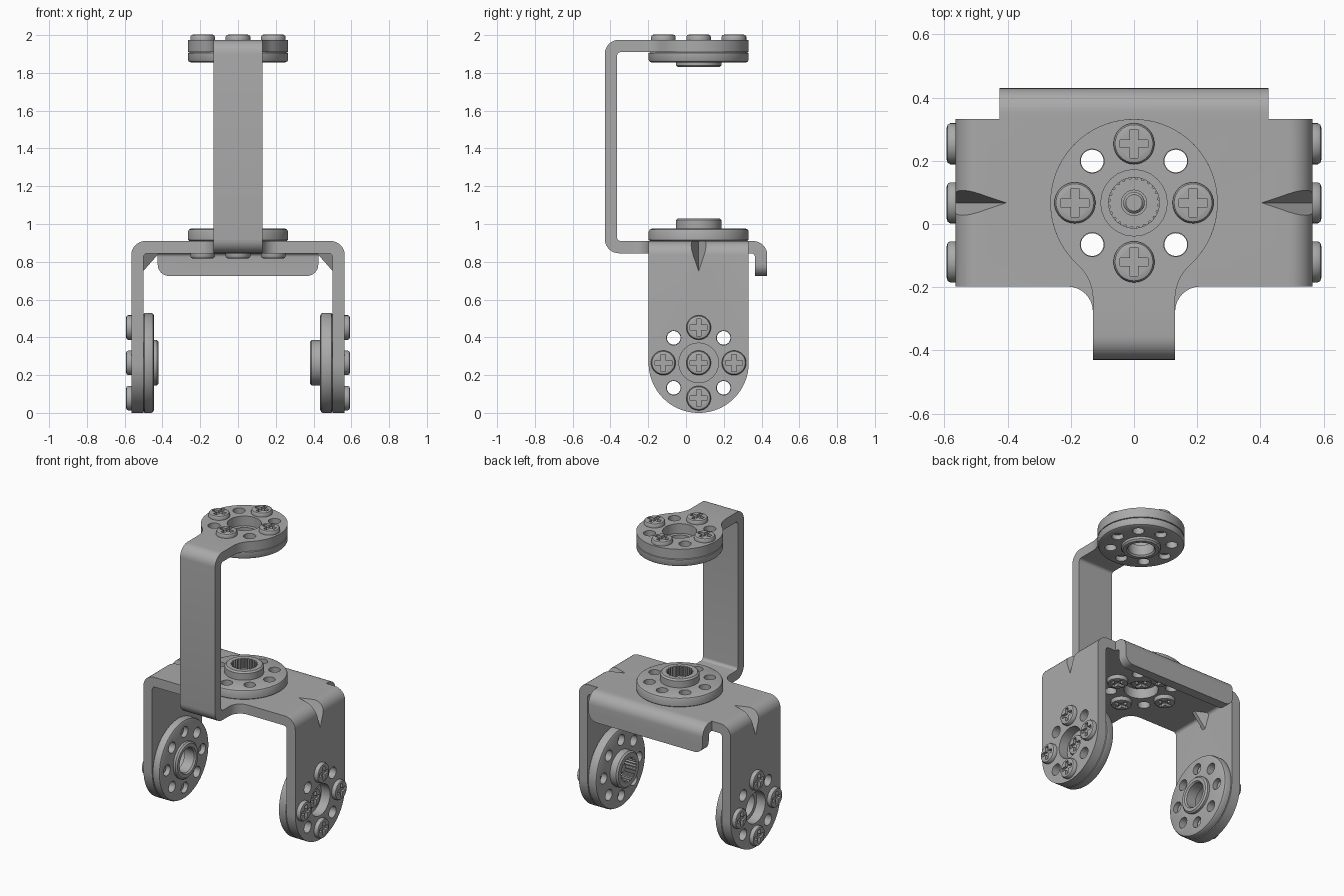
import bpy, bmesh
from math import pi, sin, cos, atan2, tan, radians
from mathutils import Matrix, Vector

cube = bpy.data.objects.get("Cube")
if cube:
    bpy.data.objects.remove(cube)

CY = 0.067          # shared y of all joint axes
R = 0.265           # joint disc radius
PITCH = 0.187       # screw circle radius
T = 0.065           # sheet thickness
BEND, INNER = 0.075, 0.02

metal = bpy.data.materials.new("grey metal")
metal.use_nodes = True
metal.diffuse_color = (0.4, 0.4, 0.4, 1)
metal.node_tree.nodes["Principled BSDF"].inputs["Base Color"].default_value = (0.4, 0.4, 0.4, 1)


def finish(bm, name):
    bmesh.ops.recalc_face_normals(bm, faces=bm.faces)
    me = bpy.data.meshes.new(name)
    bm.to_mesh(me)
    bm.free()
    me.materials.append(metal)
    ob = bpy.data.objects.new(name, me)
    bpy.context.collection.objects.link(ob)
    return ob


def arc(cx, cy, r, a0, a1, n=8):
    return [(cx + r * cos(a0 + (a1 - a0) * i / n), cy + r * sin(a0 + (a1 - a0) * i / n))
            for i in range(n + 1)]


def rounded(points, n=8):
    """Polygon from (x, y) or (x, y, radius) corners."""
    out = []
    for i, p in enumerate(points):
        c = Vector(p[:2])
        if len(p) < 3:
            out.append(tuple(c))
            continue
        u = (Vector(points[i - 1][:2]) - c).normalized()
        v = (Vector(points[(i + 1) % len(points)][:2]) - c).normalized()
        half = u.angle(v) / 2
        o = c + (u + v).normalized() * p[2] / sin(half)
        s, e = c + u * p[2] / tan(half) - o, c + v * p[2] / tan(half) - o
        a0, a1 = atan2(s.y, s.x), atan2(e.y, e.x)
        a1 = a0 + (a1 - a0 + pi) % (2 * pi) - pi
        out += arc(o.x, o.y, p[2], a0, a1, n)
    return out


def prism(name, pts, axis, lo, hi):
    """Extrude a 2D outline along the given axis."""
    place = {"X": lambda a, b, d: (d, a, b), "Y": lambda a, b, d: (a, d, b),
             "Z": lambda a, b, d: (a, b, d)}[axis]
    bm = bmesh.new()
    ends = [[bm.verts.new(place(a, b, d)) for a, b in pts] for d in (lo, hi)]
    for ring in ends:
        bm.faces.new(ring)
    for i in range(len(pts)):
        j = (i + 1) % len(pts)
        bm.faces.new((ends[0][i], ends[0][j], ends[1][j], ends[1][i]))
    return finish(bm, name)


def hull(name, pts):
    bm = bmesh.new()
    bmesh.ops.convex_hull(bm, input=[bm.verts.new(p) for p in pts])
    return finish(bm, name)


def lathe(name, profile, n, closed=False):
    """Spin (radius, z) points; a radius may be a function of the segment."""
    bm = bmesh.new()
    rings = []
    for r, z in profile:
        rings.append([bm.verts.new(((r(i) if callable(r) else r) * cos(2 * pi * i / n),
                                    (r(i) if callable(r) else r) * sin(2 * pi * i / n), z))
                      for i in range(n)])
    pairs = list(zip(rings, rings[1:])) + ([(rings[-1], rings[0])] if closed else [])
    for a, b in pairs:
        for i in range(n):
            j = (i + 1) % n
            bm.faces.new((a[i], a[j], b[j], b[i]))
    if not closed:
        bm.faces.new(rings[0])
        bm.faces.new(rings[-1])
    return finish(bm, name)


def pins(holes, lo, hi, matrix=Matrix()):
    """Drill bits at (x, y, radius) in the plane of a joint."""
    bm = bmesh.new()
    for x, y, r in holes:
        bmesh.ops.create_cone(bm, cap_ends=True, segments=24, radius1=r, radius2=r, depth=hi - lo,
                              matrix=matrix @ Matrix.Translation((x, y, (lo + hi) / 2)))
    return finish(bm, "drill")


def combine(ob, tool, op="DIFFERENCE"):
    mod = ob.modifiers.new("bool", "BOOLEAN")
    mod.operation, mod.solver, mod.object = op, "EXACT", tool
    bpy.context.view_layer.update()
    dg = bpy.context.evaluated_depsgraph_get()
    me = bpy.data.meshes.new_from_object(ob.evaluated_get(dg))
    ob.modifiers.clear()
    ob.data = me
    bpy.data.objects.remove(tool)


def ring_of(count, start, r):
    return [(PITCH * cos(start + 2 * pi * i / count), PITCH * sin(start + 2 * pi * i / count), r)
            for i in range(count)]


# Joint frames: z = 0 is the sheet face, the horn grows along +z
def frame(x, z, turn):
    return Matrix.Translation((x, CY, z)) @ Matrix.Rotation(radians(turn), 4, "Y")


joints = {"middle": (frame(0, 0.91, 0), True), "top": (frame(0, 1.91, 180), False),
          "left": (frame(0.5, R, -90), True), "right": (frame(-0.5, R, 90), False)}
sheet_holes = [(0, 0, 0.105)] + ring_of(4, pi / 4, 0.038)

# Lower bracket: bent U with rounded leg ends
lower = prism("lower_bracket", rounded([
    (-0.565, -0.1), (-0.565, 0.91, BEND), (0.565, 0.91, BEND), (0.565, -0.1),
    (0.5, -0.1), (0.5, 0.845, INNER), (-0.5, 0.845, INNER), (-0.5, -0.1)]), "Y", -0.3, 0.45)
combine(lower, prism("trim", rounded([
    (CY - R, 1), (CY - R, 0, R - 0.001), (CY + R, 0, R - 0.001), (CY + R, 1)], 24),
    "X", -0.7, 0.7), "INTERSECT")

# Pressed corner ribs: bulge inside, groove outside
for s in (1, -1):
    combine(lower, hull("bulge", [(s * 0.405, CY + w, 0.86) for w in (-0.012, 0.012)]
                        + [(s * 0.515, CY + w, 0.735) for w in (-0.012, 0.012)]
                        + [(s * 0.525, CY + w, 0.87) for w in (-0.075, 0.075)]), "UNION")
    combine(lower, hull("groove", [(s * 0.4, CY, 0.915), (s * 0.57, CY, 0.745)]
                        + [(s * 0.585, CY + w, 0.93) for w in (-0.068, 0.068)]))
for key in ("middle", "left", "right"):
    combine(lower, pins(sheet_holes, -0.1, 0.03, joints[key][0]))

# Folded lip along the back
lip = prism("rear_lip", rounded([
    (CY + R, 0.91), (0.43, 0.91, BEND), (0.43, 0.725), (0.365, 0.725),
    (0.365, 0.845, INNER), (CY + R, 0.845)]), "X", -0.425, 0.425)
combine(lip, prism("trim", rounded([
    (-0.425, 1), (-0.425, 0.725, 0.06), (0.425, 0.725, 0.06), (0.425, 1)]),
    "Y", 0.2, 0.6), "INTERSECT")

# Upper bracket: bent C whose top arm flares into a disc
upper = prism("upper_bracket", rounded([
    (0.4, 1.975), (-0.43, 1.975, BEND), (-0.43, 0.845, BEND), (CY - R, 0.845), (CY - R, 0.91),
    (-0.365, 0.91, INNER), (-0.365, 1.91, INNER), (0.4, 1.91)]), "X", -0.4, 0.4)
tangent = atan2(0.306, -0.28)
half = [(0.13, -0.6)] + arc(0.28, CY - 0.306, 0.15, pi, tangent) \
    + arc(0, CY, R, tangent - pi, pi / 2, 28)[1:]
combine(upper, prism("trim", half + [(-x, y) for x, y in half[-2::-1]], "Z", 0.7, 2.2), "INTERSECT")
combine(upper, pins(sheet_holes, -0.1, 0.03, joints["top"][0]))

# Small fillets where the C meets the lower plate
for s, side in ((1, "left"), (-1, "right")):
    web = [(0.12, CY - R)] + arc(0.21, CY - R - 0.08, 0.08, pi / 2, pi) + [(0.12, -0.28)]
    prism("arm_fillet_" + side, [(s * x, y) for x, y in web], "Z", 0.845, 0.91)

# Screws: pan head at -z with a cross recess, shaft towards +z
def make_screw(name, shaft):
    ob = lathe(name, [(0.05, -0.028), (0.06, -0.025), (0.065, -0.017), (0.065, 0),
                      (0.034, 0), (0.034, shaft - 0.008), (0.026, shaft)], 32)
    a, b = 0.045, 0.0125
    cross = [(a, -b), (a, b), (b, b), (b, a), (-b, a), (-b, b),
             (-a, b), (-a, -b), (-b, -b), (-b, -a), (b, -a), (b, -b)]
    combine(ob, prism("cross", cross, "Z", -0.05, -0.01))
    return ob


# Horns: a toothed hub for driven joints, a plain one for idlers
def make_horn(name, driven):
    thick, top = (0.065, 0.12) if driven else (0.055, 0.08)
    rim = [(R - 0.008, 0), (R, 0.006), (R, thick - 0.015), (R - 0.005, thick - 0.005),
           (R - 0.015, thick), (0.12, thick), (0.12, top - 0.01), (0.11, top)]

    def tooth(i):
        return 0.083 if i % 4 < 2 else 0.074
    hub = [(tooth, top), (tooth, 0.03), (0.04, 0.03), (0.04, 0)] if driven else \
        [(0.088, top), (0.08, top - 0.01), (0.08, 0)]
    ob = lathe(name, rim + hub, 96, closed=True)
    combine(ob, pins(ring_of(8, 0, 0.036), -0.02, 0.1))
    return ob


def copy_at(source, name, matrix):
    ob = bpy.data.objects.new(name, source.data)
    ob.matrix_world = matrix
    bpy.context.collection.objects.link(ob)


rim_screw, hub_screw = make_screw("rim_screw", T + 0.03), make_screw("hub_screw", 0.08)
horns = {True: make_horn("driven_horn", True), False: make_horn("idler_horn", False)}

# Smooth every mesh while keeping sharp edges
bpy.ops.object.select_all(action="DESELECT")
for ob in bpy.context.collection.objects:
    if ob.type == "MESH":
        ob.select_set(True)
        bpy.context.view_layer.objects.active = ob
bpy.ops.object.shade_smooth_by_angle(angle=radians(32))

# Place the horn and screws of each joint
for key, (m, driven) in joints.items():
    copy_at(horns[driven], key + "_horn", m)
    for i, (x, y, _) in enumerate(ring_of(4, 0, 0)):
        copy_at(rim_screw, f"{key}_screw_{i + 1}", m @ Matrix.Translation((x, y, -T)))
    if driven:
        copy_at(hub_screw, key + "_hub_screw", m)
for ob in (rim_screw, hub_screw, *horns.values()):
    bpy.data.objects.remove(ob)
